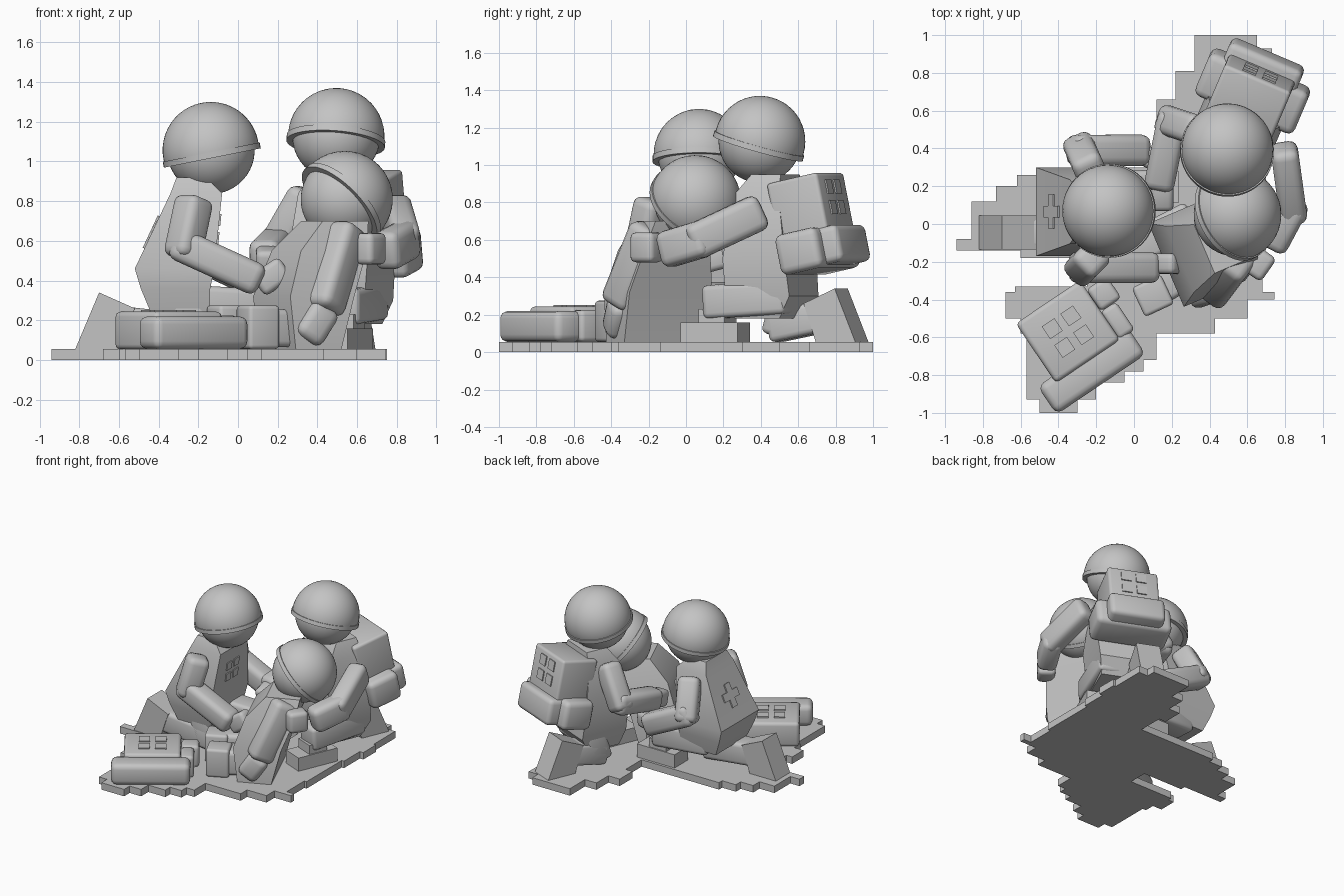
import bpy, bmesh
from math import radians
from mathutils import Matrix, Vector, Euler

cube = bpy.data.objects.get("Cube")
if cube:
    bpy.data.objects.remove(cube, do_unlink=True)

grey = bpy.data.materials.new("plain_grey")
grey.use_nodes = True
grey.diffuse_color = (0.55, 0.55, 0.55, 1)
grey.node_tree.nodes["Principled BSDF"].inputs["Base Color"].default_value = (0.55, 0.55, 0.55, 1)
parts = []
WORLD = Matrix()


def finish(name, bm, m=WORLD, bevel=0):
    bmesh.ops.recalc_face_normals(bm, faces=bm.faces)
    if bevel:
        bmesh.ops.bevel(bm, geom=bm.edges[:], offset=bevel, segments=3, profile=0.5, affect='EDGES')
    mesh = bpy.data.meshes.new(name)
    bm.to_mesh(mesh)
    bm.free()
    mesh.materials.append(grey)
    ob = bpy.data.objects.new(name, mesh)
    ob.matrix_world = m
    bpy.context.collection.objects.link(ob)
    parts.append(ob)


def box(name, at, size, m=WORLD, rot=(0, 0, 0), bevel=0):
    bm = bmesh.new()
    bmesh.ops.create_cube(bm, size=1)
    bmesh.ops.scale(bm, vec=size, verts=bm.verts)
    turn = Euler([radians(a) for a in rot]).to_matrix().to_4x4()
    bm.transform(Matrix.Translation(at) @ turn)
    finish(name, bm, m, bevel)


def limb(name, points, width, m=WORLD, bevel=0.045, tall=1):
    """Chain of rounded boxes that overlap at the joints."""
    for i, (p, q) in enumerate(zip(points, points[1:])):
        p, q = Vector(p), Vector(q)
        d = q - p
        bm = bmesh.new()
        bmesh.ops.create_cube(bm, size=1)
        bmesh.ops.scale(bm, vec=(width, width * tall, d.length + width * 0.75), verts=bm.verts)
        bm.transform(Matrix.Translation((p + q) / 2) @ d.to_track_quat('Z', 'Y').to_matrix().to_4x4())
        finish(f"{name}_{i + 1}", bm, m, bevel)


def loft(name, rings, m):
    """Stack of rectangles: height, back, front, half width."""
    bm = bmesh.new()
    loops = [[bm.verts.new(c) for c in ((b, -w, z), (f, -w, z), (f, w, z), (b, w, z))]
             for z, b, f, w in rings]
    for lo, hi in zip(loops, loops[1:]):
        for k in range(4):
            bm.faces.new((lo[k], lo[(k + 1) % 4], hi[(k + 1) % 4], hi[k]))
    bm.faces.new(loops[0])
    bm.faces.new(loops[-1])
    finish(name, bm, m)


def prism(name, profile, y, half, m):
    """Side profile in x and z, given thickness along y."""
    bm = bmesh.new()
    near, far = [[bm.verts.new((x, y + s * half, z)) for x, z in profile] for s in (-1, 1)]
    bm.faces.new(near)
    bm.faces.new(far)
    for k in range(len(profile)):
        bm.faces.new((near[k - 1], near[k], far[k], far[k - 1]))
    finish(name, bm, m)


def head(name, at, axis, radius=0.243):
    """Ball head under a domed helmet with a raised rim."""
    m = Matrix.Translation(at) @ Vector(axis).to_track_quat('Z', 'Y').to_matrix().to_4x4()
    bm = bmesh.new()
    bmesh.ops.create_uvsphere(bm, u_segments=48, v_segments=24, radius=radius * 0.91)
    finish(name + "_head", bm, m)
    bm = bmesh.new()
    bmesh.ops.create_uvsphere(bm, u_segments=48, v_segments=24, radius=radius)
    bmesh.ops.bisect_plane(bm, geom=bm.verts[:] + bm.edges[:] + bm.faces[:], plane_co=(0, 0, -0.02),
                           plane_no=(0, 0, -1), clear_outer=True)
    bmesh.ops.holes_fill(bm, edges=[e for e in bm.edges if e.is_boundary])
    finish(name + "_helmet", bm, m)
    bm = bmesh.new()
    bmesh.ops.create_cone(bm, cap_ends=True, segments=48, radius1=radius + 0.006,
                          radius2=radius + 0.006, depth=0.03)
    bmesh.ops.translate(bm, vec=(0, 0, -0.025), verts=bm.verts)
    finish(name + "_helmet_rim", bm, m)


def emblem(name, m, spots, size):
    """Thin square plates lying in the local xy plane."""
    for i, (u, v) in enumerate(spots):
        box(f"{name}_plate_{i + 1}", (u * size, v * size, 0), (size, size, 0.0095), m)


CORNERS = [(u, v) for u in (-0.75, 0.75) for v in (-0.75, 0.75)]
PLUS = [(0, 0), (1, 0), (-1, 0), (0, 1), (0, -1)]


def frame(at, pitch, m):
    return m @ Matrix.Translation(at) @ Matrix.Rotation(radians(pitch), 4, 'Y')


def kneeler(name, m, torso, tuck):
    """Body kneeling on the right knee, facing local +x."""
    loft(name + "_torso", torso, m)
    rear = m @ Matrix.Translation((tuck, 0, 0))
    prism(name + "_back_boot", [(-0.68, 0.055), (-0.56, 0.34), (-0.38, 0.26), (-0.45, 0.055)], -0.11, 0.09, rear)
    limb(name + "_back_leg", [(-0.40 + tuck, -0.11, 0.18), (-0.08, -0.11, 0.145), (-0.12, -0.11, 0.28)],
         0.17, m, 0.03)
    limb(name + "_front_leg", [(-0.14, 0.11, 0.29), (0.19, 0.13, 0.27)], 0.18, m, 0.03)
    box(name + "_front_shin", (0.2, 0.13, 0.18), (0.15, 0.15, 0.10), m)
    box(name + "_front_boot", (0.21, 0.13, 0.107), (0.33, 0.17, 0.105), m)


# Stepped ground slab: lower y, upper y, left, right of each row
rows = [(0.93, 1, .32, .65), (.81, .93, .32, .73), (.66, .81, .22, .73), (.5, .66, .12, .75),
        (.3, .5, .18, .72), (.26, .3, -.5, .7), (.2, .26, -.62, .7), (.12, .2, -.73, .7), (-.08, .12, -.86, .7),
        (-.14, -.08, -.94, .7), (-.18, -.14, -.6, .68), (-.33, -.18, -.25, .68), (-.36, -.33, -.63, .68),
        (-.4, -.36, -.68, .745), (-.5, -.4, -.68, .6), (-.58, -.5, -.6, .43), (-.72, -.58, -.57, .12),
        (-.78, -.72, -.57, .05), (-.84, -.78, -.57, -.05), (-.93, -.84, -.57, -.2), (-1, -.93, -.5, -.3)]
for i, (y0, y1, x0, x1) in enumerate(rows):
    box(f"ground_row_{i + 1}", ((x0 + x1) / 2, (y0 + y1) / 2, 0.0275), (x1 - x0, y1 - y0, 0.055))

# First helper, facing the middle from the side
first = Matrix.Translation((-0.14, 0.065, 0))
kneeler("first_helper", first, [(0.24, -0.30, 0.0, 0.19), (0.36, -0.35, 0.0, 0.22), (0.46, -0.38, 0.02, 0.235),
                                (0.84, -0.20, 0.06, 0.17), (0.92, -0.17, -0.02, 0.13)], 0)
head("first_helper", (-0.137, 0.07, 1.057), (-0.2, 0, 1))
emblem("first_helper_back", frame((-0.298, 0, 0.645), -65, first), PLUS, 0.06)
emblem("first_helper_chest", frame((0.044, 0, 0.66), 96, first), CORNERS, 0.06)
limb("first_helper_right_arm", [(-0.23, -0.19, 0.76), (-0.27, -0.23, 0.57), (0.06, -0.23, 0.42)], 0.165)
limb("first_helper_left_arm", [(-0.24, 0.30, 0.76), (-0.28, 0.39, 0.57), (0.01, 0.39, 0.43)], 0.165)
box("first_helper_right_hand", (0.17, -0.21, 0.42), (0.17, 0.11, 0.13), rot=(0, -35, 0), bevel=0.03)
box("first_helper_left_hand", (0.10, 0.34, 0.41), (0.16, 0.11, 0.12), rot=(0, 10, -30), bevel=0.03)

# Second helper, turned towards the front, carrying a pack
second = Matrix.Translation((0.5, 0.4, 0)) @ Matrix.Rotation(radians(-113), 4, 'Z')
kneeler("second_helper", second, [(0.18, -0.18, 0.08, 0.17), (0.30, -0.25, 0.12, 0.20), (0.50, -0.23, 0.13, 0.22),
                                  (0.84, -0.18, 0.08, 0.18), (0.95, -0.17, 0.0, 0.13)], 0.14)
head("second_helper", (0.495, 0.395, 1.127), (0.08, 0.28, 1))
limb("second_helper_right_arm", [(0.32, 0.50, 0.80), (0.20, 0.54, 0.59), (0.14, 0.24, 0.53)], 0.16)
box("second_helper_right_hand", (0.15, 0.15, 0.50), (0.12, 0.15, 0.13), rot=(15, 0, 0), bevel=0.03)
limb("second_helper_left_arm", [(0.80, 0.36, 0.735), (0.84, 0.07, 0.60), (0.76, -0.08, 0.555)], 0.145, tall=1.35)
box("second_helper_left_hand", (0.66, -0.21, 0.56), (0.13, 0.15, 0.16), rot=(0, 0, -35), bevel=0.03)
box("pack_body", (-0.30, 0, 0.72), (0.30, 0.38, 0.43), second, (0, 12, 0), 0.02)
box("pack_side_pouches", (-0.33, 0, 0.54), (0.25, 0.57, 0.22), second, (0, 12, 0), 0.04)
box("pack_back_pouch", (-0.43, 0, 0.565), (0.23, 0.42, 0.20), second, (0, 12, 0), 0.035)
emblem("pack_emblem", frame((-0.433, 0, 0.83), -78, second), CORNERS, 0.075)

# Seated patient leaning back between the helpers
patient = Matrix.Translation((0.4, -0.12, 0)) @ Matrix.Rotation(radians(203), 4, 'Z')
loft("patient_torso", [(0.055, -0.03, 0.22, 0.24), (0.32, -0.10, 0.25, 0.24),
                       (0.55, -0.19, 0.17, 0.19), (0.70, -0.22, 0.03, 0.14)], patient)
head("patient", (0.537, 0.05, 0.81), (1, 0.61, 1))
limb("patient_right_arm", [(0.53, -0.21, 0.61), (0.44, -0.33, 0.31)], 0.185)
limb("patient_right_hand", [(0.41, -0.34, 0.22), (0.365, -0.355, 0.15)], 0.16)
limb("patient_right_leg", [(0.32, -0.22, 0.16), (0.14, -0.33, 0.16)], 0.19, bevel=0.03)
limb("patient_left_leg", [(0.25, 0.0, 0.18), (0.02, -0.12, 0.18)], 0.19, bevel=0.03)
box("patient_right_boot", (0.10, -0.38, 0.165), (0.17, 0.17, 0.22), rot=(0, 0, 25), bevel=0.02)
box("patient_left_boot", (-0.05, -0.18, 0.165), (0.17, 0.17, 0.22), rot=(0, 0, 25), bevel=0.02)

# Supply bag on the ground with pockets
bag = Matrix.Translation((-0.35, -0.57, 0)) @ Matrix.Rotation(radians(34), 4, 'Z')
box("bag_body", (0, 0, 0.148), (0.41, 0.38, 0.19), bag, bevel=0.025)
box("bag_long_pocket", (-0.01, -0.24, 0.137), (0.57, 0.18, 0.165), bag, bevel=0.04)
box("bag_end_pocket", (0.27, 0.06, 0.14), (0.13, 0.14, 0.17), bag, bevel=0.025)
box("bag_rear_pocket", (0.25, -0.10, 0.14), (0.10, 0.18, 0.17), bag, bevel=0.025)
emblem("bag_emblem", bag @ Matrix.Translation((0, 0, 0.248)), CORNERS, 0.08)

# Smooth the rounded shapes and keep hard edges
for ob in parts:
    ob.select_set(True)
bpy.context.view_layer.objects.active = parts[0]
bpy.ops.object.shade_smooth_by_angle(angle=radians(35))
